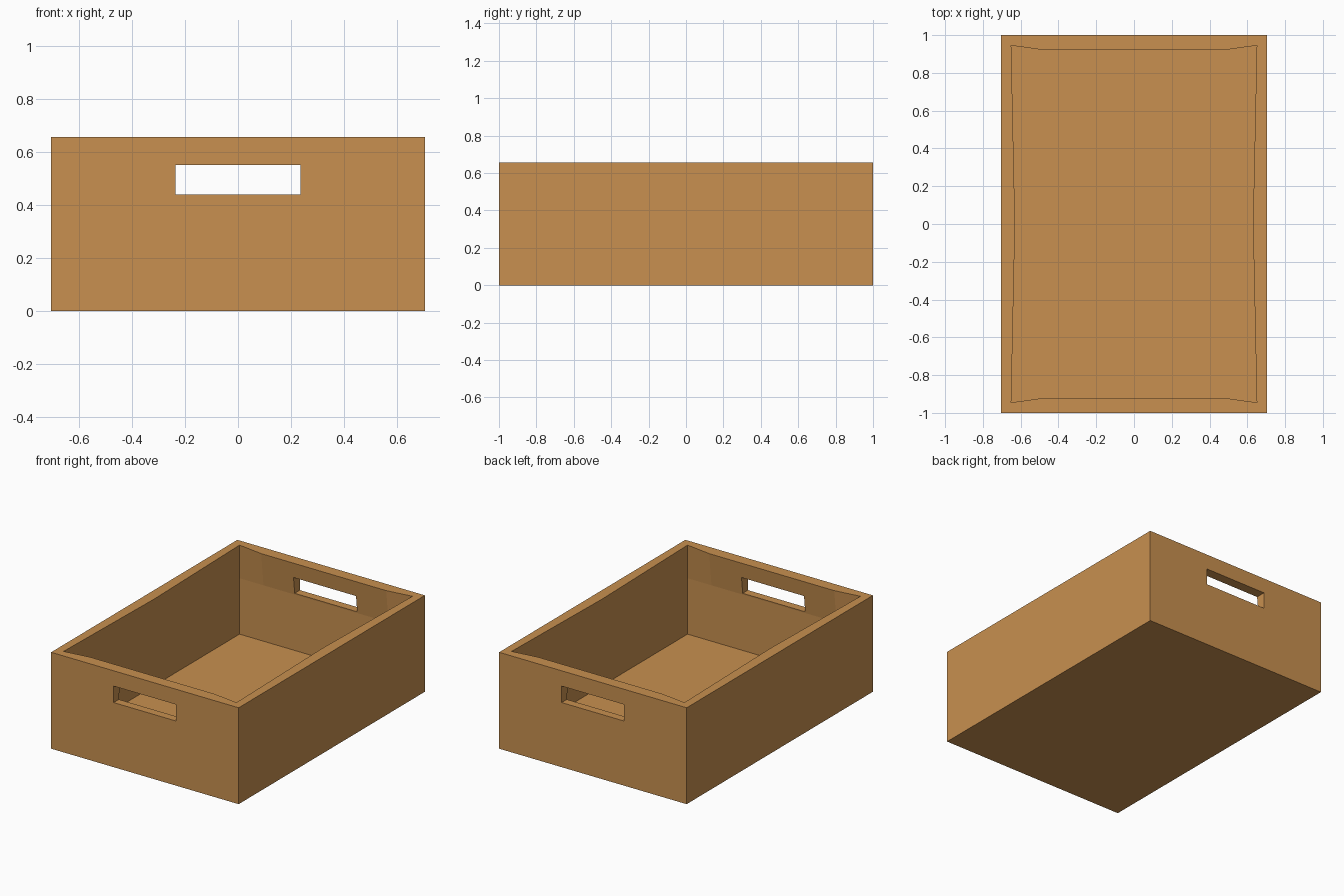
import bpy
import bmesh

if "Cube" in bpy.data.objects:
    bpy.data.objects.remove(bpy.data.objects["Cube"])

W, D, H = 0.705, 1.0, 0.655      # outer half width, half depth, height
FLOOR, BEND = 0.05, 0.43         # floor level, height where the end walls thicken
IX, IY = 0.65, 0.945             # inner half sizes at the corners
KX = 0.47                        # where the end-wall rim levels out


def loop(bm, x, y, z, kx, bulge_x=0.0, bulge_y=0.0):
    """Ten-point rectangle whose side middles can bulge inward."""
    pts = [(-x, -y), (-kx, -y + bulge_y), (kx, -y + bulge_y), (x, -y),
           (x - bulge_x, 0),
           (x, y), (kx, y - bulge_y), (-kx, y - bulge_y), (-x, y),
           (-x + bulge_x, 0)]
    return [bm.verts.new((px, py, z)) for px, py in pts]


# crate shell: outside, rim, inner walls, floor
bm = bmesh.new()
loops = [
    loop(bm, W, D, 0, KX),
    loop(bm, W, D, H, KX),
    loop(bm, IX, IY, H, KX, 0.02, 0.025),
    loop(bm, IX, IY, BEND, KX, 0.012, 0.0),
    loop(bm, IX, IY, FLOOR, KX),
]
for a, b in zip(loops, loops[1:]):
    for i in range(10):
        j = (i + 1) % 10
        bm.faces.new((a[i], a[j], b[j], b[i]))
bm.faces.new(loops[0][::-1])
bm.faces.new(loops[-1])
bmesh.ops.recalc_face_normals(bm, faces=bm.faces)
mesh = bpy.data.meshes.new("crate")
bm.to_mesh(mesh)
bm.free()
crate = bpy.data.objects.new("crate", mesh)
bpy.context.collection.objects.link(crate)

# wood colour
wood = bpy.data.materials.new("wood")
wood.diffuse_color = (0.58, 0.28, 0.08, 1)
wood.use_nodes = True
wood.node_tree.nodes["Principled BSDF"].inputs["Base Color"].default_value = wood.diffuse_color
mesh.materials.append(wood)

# hand holes through both end walls
bpy.ops.mesh.primitive_cube_add(size=1, location=(0, 0, 0.495))
cutter = bpy.context.object
cutter.name = "hand_hole_cutter"
cutter.scale = (0.47, 2.4, 0.112)
cutter.hide_render = True
cutter.data.materials.append(wood)
bpy.context.view_layer.update()

cut = crate.modifiers.new("hand_holes", 'BOOLEAN')
cut.operation = 'DIFFERENCE'
cut.solver = 'EXACT'
cut.object = cutter
bpy.ops.object.select_all(action='DESELECT')
crate.select_set(True)
bpy.context.view_layer.objects.active = crate
bpy.ops.object.modifier_apply(modifier=cut.name)
bpy.data.objects.remove(cutter)
